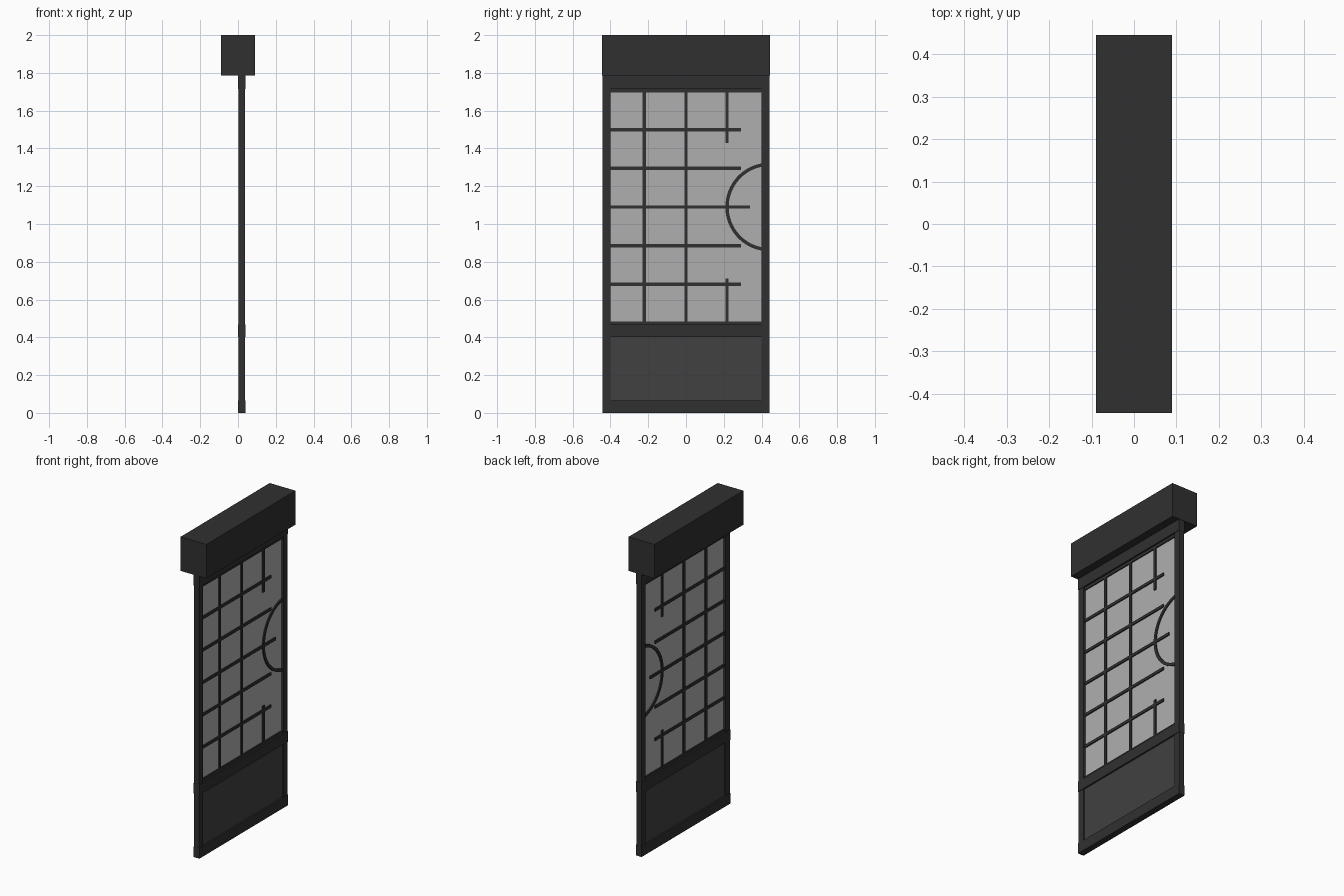
import bpy, bmesh, math

if "Cube" in bpy.data.objects:
    bpy.data.objects.remove(bpy.data.objects["Cube"])


def material(name, v):
    m = bpy.data.materials.new(name)
    m.diffuse_color = (v, v, v, 1)
    m.use_nodes = True
    m.node_tree.nodes["Principled BSDF"].inputs["Base Color"].default_value = m.diffuse_color
    return m


DARK = material("dark_frame", 0.03)
PANEL = material("dark_panel", 0.052)
GLASS = material("frosted_glass", 0.43)


def finish(name, bm, mat):
    bmesh.ops.recalc_face_normals(bm, faces=bm.faces)
    me = bpy.data.meshes.new(name)
    bm.to_mesh(me)
    bm.free()
    me.materials.append(mat)
    ob = bpy.data.objects.new(name, me)
    bpy.context.collection.objects.link(ob)
    return ob


def box(name, x, y, z, mat=DARK):
    bm = bmesh.new()
    bmesh.ops.create_cube(bm, size=1)
    for v in bm.verts:
        v.co = [(a + b) / 2 + c * (b - a) for (a, b), c in zip((x, y, z), v.co)]
    return finish(name, bm, mat)


HALF_W, INNER = 0.443, 0.40
RAIL_X, STILE_X, BAR_X = (0.0, 0.04), (0.003, 0.037), (0.01, 0.03)
T = 0.009  # half the width of a lattice bar
GLASS_Z = (0.468, 1.715)

# Header box hiding the track
box("header_box", (-0.09, 0.09), (-0.445, 0.445), (1.785, 2.0))

# Door frame: rails stand slightly proud of the stiles
for name, z in (("bottom_rail", (0, 0.066)), ("middle_rail", (0.402, 0.468)),
                ("top_rail", (1.715, 1.785))):
    box(name, RAIL_X, (-HALF_W, HALF_W), z)
for name, s in (("left_stile", -1), ("right_stile", 1)):
    box(name, STILE_X, sorted((s * INNER, s * (HALF_W - 0.001))), (0.02, 1.785))

# Lower panel and glazing
box("lower_panel", (0.01, 0.03), (-INNER, INNER), (0.066, 0.402), PANEL)
box("glass_pane", (0.017, 0.023), (-INNER, INNER), GLASS_Z, GLASS)

# Thin border bars above and below the glass
box("upper_border_bar", BAR_X, (-INNER, INNER), (1.697, 1.715))
box("lower_border_bar", BAR_X, (-INNER, INNER), (0.468, 0.484))

# Lattice verticals: two full height, one broken around the handle arc
for y, z in ((-0.22, GLASS_Z), (0.0, GLASS_Z),
             (0.217, (1.43, 1.715)), (0.217, (0.468, 0.712))):
    box("lattice_vertical", BAR_X, (y - T, y + T), z)

# Lattice horizontals: evenly spaced, the middle one longer
for i in range(5):
    z = 0.681 + i * 0.2045
    box("lattice_horizontal", BAR_X, (-INNER, 0.338 if i == 2 else 0.29), (z - T, z + T))

# Curved bar meeting the right stile
bm = bmesh.new()
CY, CZ, R, STEPS = 0.443, 1.09, 0.226, 32
rings = []
for i in range(STEPS + 1):
    a = math.radians(-84 + 168 * i / STEPS)
    ring = [bm.verts.new((x, CY - r * math.cos(a), CZ + r * math.sin(a)))
            for x, r in ((BAR_X[0], R - T), (BAR_X[0], R + T),
                         (BAR_X[1], R + T), (BAR_X[1], R - T))]
    rings.append(ring)
for a, b in zip(rings, rings[1:]):
    for k in range(4):
        n = (k + 1) % 4
        bm.faces.new((a[k], a[n], b[n], b[k]))
bm.faces.new(rings[0])
bm.faces.new(rings[-1])
arc = finish("curved_bar", bm, DARK)
bpy.context.view_layer.objects.active = arc
arc.select_set(True)
bpy.ops.object.shade_smooth_by_angle(angle=math.radians(30))
